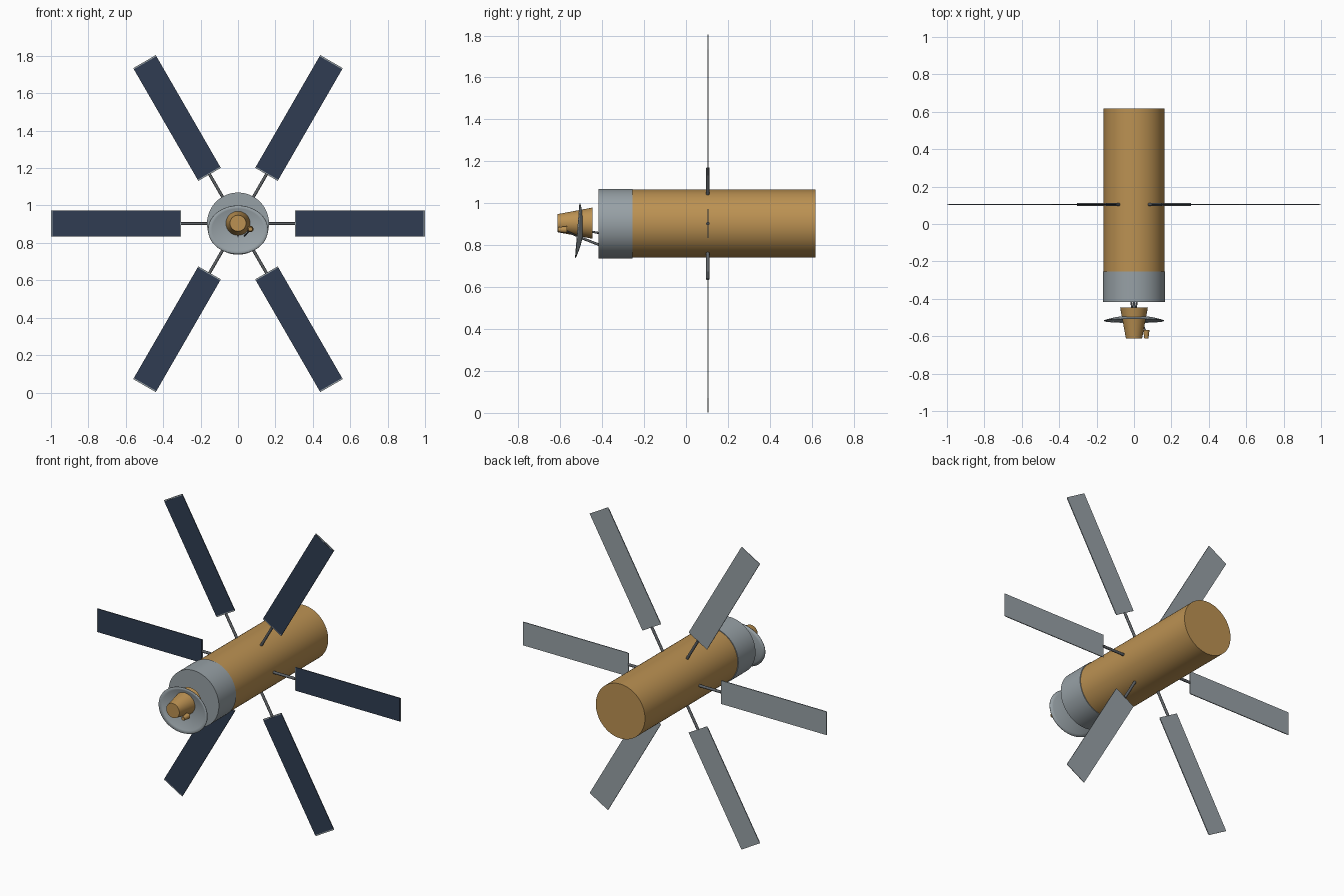
import bpy, bmesh, math
from mathutils import Vector, Matrix

cube = bpy.data.objects.get("Cube")
if cube:
    bpy.data.objects.remove(cube, do_unlink=True)

ZC = 0.903        # height of the long axis
PANEL_Y = 0.104   # plane of the solar panels


def material(name, rgb):
    m = bpy.data.materials.new(name)
    m.use_nodes = True
    m.diffuse_color = (*rgb, 1)
    m.node_tree.nodes["Principled BSDF"].inputs["Base Color"].default_value = (*rgb, 1)
    return m


gold = material("gold foil", (0.50, 0.285, 0.085))
grey = material("light grey", (0.31, 0.355, 0.38))
dark = material("dark grey", (0.11, 0.12, 0.13))
navy = material("navy cells", (0.029, 0.046, 0.085))


def make_object(name, bm, mat, smooth=True):
    bmesh.ops.recalc_face_normals(bm, faces=bm.faces)
    mesh = bpy.data.meshes.new(name)
    bm.to_mesh(mesh)
    bm.free()
    mesh.materials.append(mat)
    ob = bpy.data.objects.new(name, mesh)
    bpy.context.collection.objects.link(ob)
    if smooth:
        bpy.ops.object.select_all(action='DESELECT')
        ob.select_set(True)
        bpy.context.view_layer.objects.active = ob
        bpy.ops.object.shade_smooth_by_angle(angle=math.radians(35))
    return ob


def tube(name, start, end, r1, r2, mat, sides=48):
    """Closed cylinder or cone frustum between two points."""
    a, b = Vector(start), Vector(end)
    turn = (b - a).to_track_quat('Z', 'Y').to_matrix().to_4x4()
    bm = bmesh.new()
    bmesh.ops.create_cone(bm, cap_ends=True, segments=sides, radius1=r1, radius2=r2,
                          depth=(b - a).length,
                          matrix=Matrix.Translation((a + b) / 2) @ turn)
    return make_object(name, bm, mat)


def box(name, size, centre, turn, mat):
    bm = bmesh.new()
    bmesh.ops.create_cube(bm, size=1, matrix=turn @ Matrix.Translation(centre)
                          @ Matrix.Diagonal((*size, 1)))
    return make_object(name, bm, mat, smooth=False)


# Main body and front collar
tube("body", (0, -0.26, ZC), (0, 0.617, ZC), 0.162, 0.162, gold, 64)
tube("collar", (0, -0.417, ZC), (0, -0.255, ZC), 0.166, 0.166, grey, 64)

# Six solar panels on struts, dark cells facing the front
for i in range(6):
    turn = Matrix.Translation((0, PANEL_Y, ZC)) @ Matrix.Rotation(i * math.pi / 3, 4, 'Y')
    tube(f"panel_strut_{i + 1}", turn @ Vector((0.13, 0, 0)), turn @ Vector((0.306, 0, 0)),
         0.008, 0.008, dark, 12)
    box(f"panel_back_{i + 1}", (0.696, 0.003, 0.139), (0.652, 0.001, 0), turn, grey)
    box(f"panel_cells_{i + 1}", (0.682, 0.002, 0.139), (0.652, -0.0015, 0), turn, navy)

# Shallow oval dish, open to the front and tipped slightly
bm = bmesh.new()
rings, sides = 8, 48
centre = bm.verts.new((0, 0.025, 0))
previous = None
for r in range(1, rings + 1):
    t = r / rings
    ring = [bm.verts.new((0.16 * t * math.cos(a), 0.025 * (1 - t * t), 0.13 * t * math.sin(a)))
            for a in (2 * math.pi * s / sides for s in range(sides))]
    for s in range(sides):
        n = (s + 1) % sides
        if previous:
            bm.faces.new((previous[s], ring[s], ring[n], previous[n]))
        else:
            bm.faces.new((centre, ring[s], ring[n]))
    previous = ring
bm.transform(Matrix.Translation((0, -0.517, 0.87)) @ Matrix.Rotation(math.radians(-4.6), 4, 'X'))
dish = make_object("dish", bm, grey)
thick = dish.modifiers.new("thickness", 'SOLIDIFY')
thick.thickness = 0.004
thick.offset = 0

# Feed cone through the dish, with a small side horn
tube("feed_cone", (0, -0.447, 0.905), (0, -0.613, 0.905), 0.074, 0.043, gold)
tube("side_horn", (0.066, -0.568, 0.874), (0.066, -0.611, 0.874), 0.017, 0.011, gold, 24)
tube("horn_arm", (0.066, -0.580, 0.872), (0.035, -0.510, 0.838), 0.004, 0.004, dark, 10)

# Rods joining the dish and cone to the collar
tube("lower_rod", (0, -0.41, 0.80), (0, -0.50, 0.835), 0.006, 0.006, dark, 12)
for side, word in ((1, "left"), (-1, "right")):
    tube(f"{word}_rod", (side * 0.016, -0.41, 0.857), (side * 0.008, -0.46, 0.866),
         0.005, 0.005, dark, 12)
